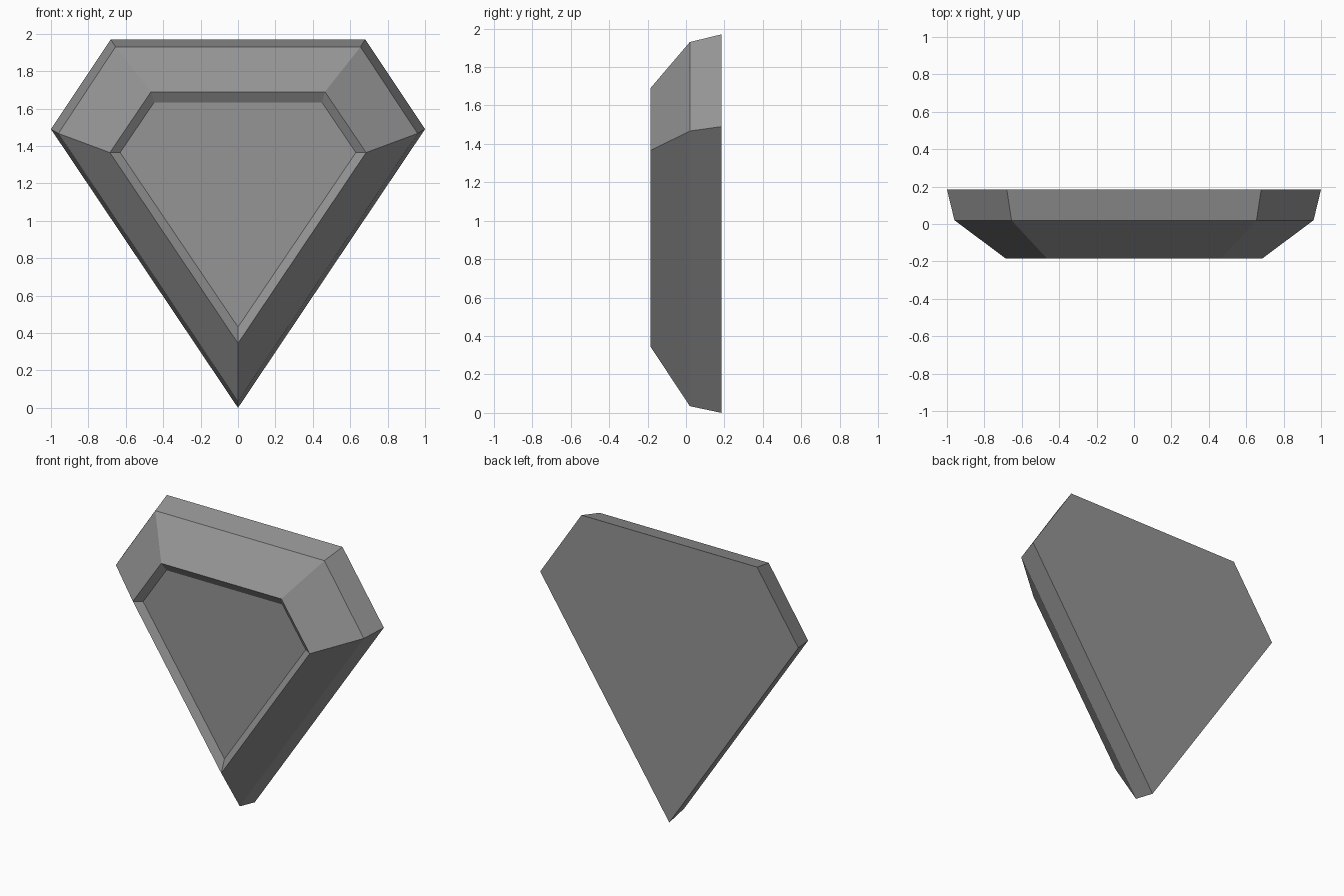
import bpy
import bmesh

cube = bpy.data.objects.get("Cube")
if cube:
    bpy.data.objects.remove(cube, do_unlink=True)

# One flat grey for the whole gem
GREY = (0.3, 0.3, 0.3, 1.0)
grey = bpy.data.materials.new("stone grey")
grey.use_nodes = True
grey.diffuse_color = GREY
grey.node_tree.nodes["Principled BSDF"].inputs["Base Color"].default_value = GREY


def gem_ring(bm, y, top_x, top_z, side_x, side_z, tip_z):
    """Five-sided gem outline at depth y."""
    outline = [(-top_x, top_z), (top_x, top_z), (side_x, side_z),
               (0, tip_z), (-side_x, side_z)]
    return [bm.verts.new((x, y, z)) for x, z in outline]


# Outlines from the flat back, over the girdle and bevel, into the recess
SECTIONS = [
    (0.185, 0.68, 1.97, 1.0, 1.49, 0.0),       # back
    (0.02, 0.655, 1.93, 0.96, 1.467, 0.035),   # girdle
    (-0.185, 0.465, 1.69, 0.685, 1.365, 0.345),  # front rim
    (-0.15, 0.449, 1.633, 0.63, 1.365, 0.432),   # recessed table
]

bm = bmesh.new()
rings = [gem_ring(bm, *section) for section in SECTIONS]
for a, b in zip(rings, rings[1:]):
    for i in range(5):
        j = (i + 1) % 5
        bm.faces.new((a[i], a[j], b[j], b[i]))
bm.faces.new(rings[0])
bm.faces.new(rings[-1])
bmesh.ops.recalc_face_normals(bm, faces=bm.faces)

mesh = bpy.data.meshes.new("gem")
bm.to_mesh(mesh)
bm.free()
mesh.materials.append(grey)
gem = bpy.data.objects.new("gem", mesh)
bpy.context.collection.objects.link(gem)
